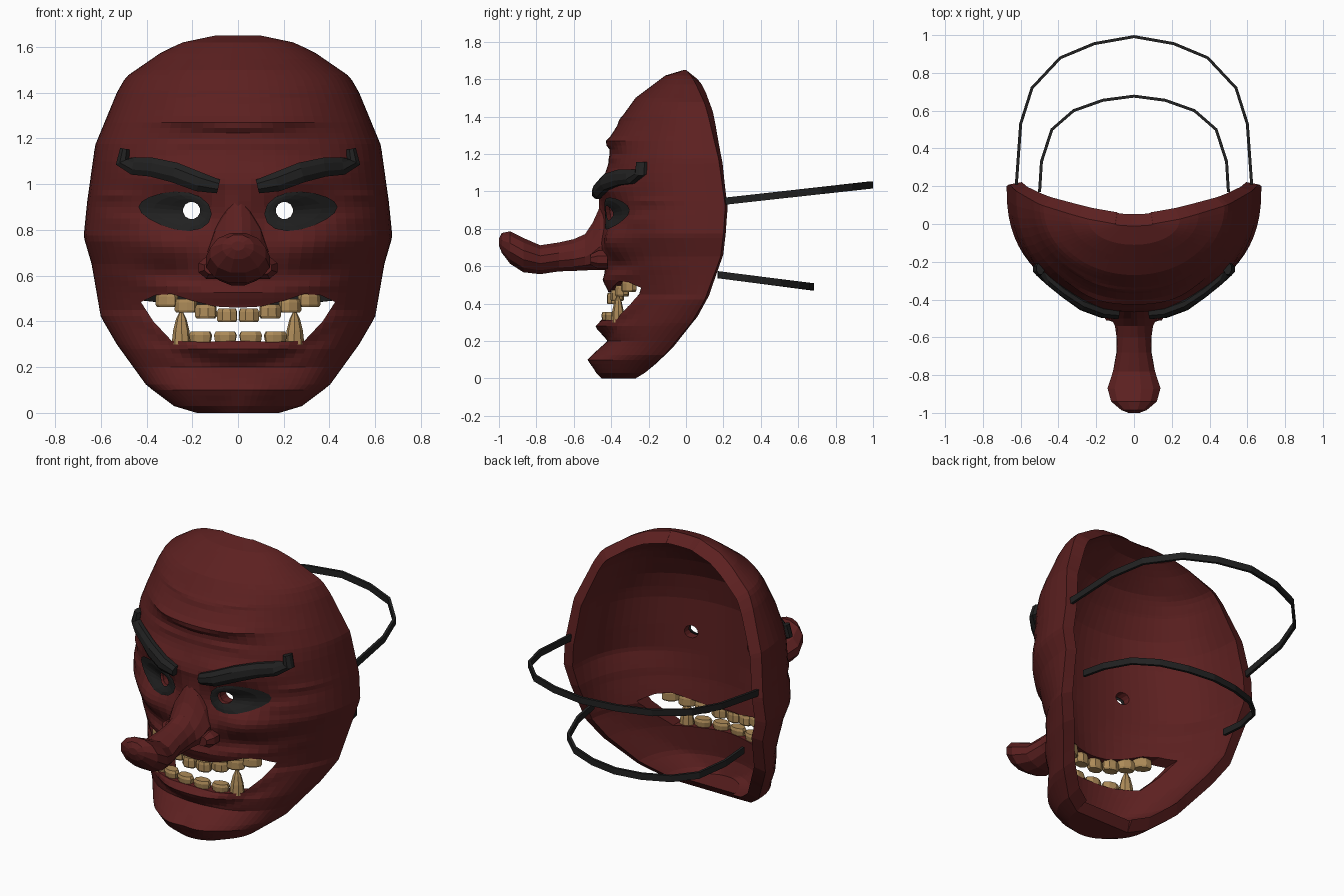
import bpy, bmesh
from math import sin, cos, pi, asin, exp
from mathutils import Vector

cube = bpy.data.objects.get("Cube")
if cube:
    bpy.data.objects.remove(cube)


def material(name, color):
    m = bpy.data.materials.new(name)
    m.use_nodes = True
    m.diffuse_color = (*color, 1)
    bsdf = m.node_tree.nodes["Principled BSDF"]
    bsdf.inputs["Base Color"].default_value = (*color, 1)
    bsdf.inputs["Roughness"].default_value = 0.8
    return m


RED = material("dark red", (0.108, 0.0145, 0.0145))
BLACK = material("charcoal black", (0.015, 0.015, 0.015))
IVORY = material("old ivory", (0.42, 0.26, 0.1))


def make(name, verts, faces, mat=None):
    mesh = bpy.data.meshes.new(name)
    mesh.from_pydata([tuple(v) for v in verts], [], faces)
    bm = bmesh.new()
    bm.from_mesh(mesh)
    bmesh.ops.recalc_face_normals(bm, faces=bm.faces)
    bm.to_mesh(mesh)
    bm.free()
    if mat:
        mesh.materials.append(mat)
    ob = bpy.data.objects.new(name, mesh)
    bpy.context.collection.objects.link(ob)
    return ob


def loft(name, rings, mat=None, caps=True):
    """Skin a row of equal rings and cap both ends."""
    n = len(rings[0])
    faces = [(k * n + i, k * n + (i + 1) % n, (k + 1) * n + (i + 1) % n, (k + 1) * n + i)
             for k in range(len(rings) - 1) for i in range(n)]
    last = (len(rings) - 1) * n
    if caps:
        faces += [tuple(range(n)), tuple(range(last, last + n))]
    return make(name, [v for r in rings for v in r], faces, mat)


def ring(center, u, v, n=8, taper=0.0):
    c, u, v = Vector(center), Vector(u), Vector(v)
    out = []
    for i in range(n):
        a = 2 * pi * (i + 0.5) / n
        out.append(c + u * cos(a) * (1 - taper * (sin(a) + 1) / 2) + v * sin(a))
    return out


def lerp(table, z, col=1):
    for a, b in zip(table, table[1:]):
        if z <= b[0]:
            t = max(0, (z - a[0]) / (b[0] - a[0]))
            return a[col] + (b[col] - a[col]) * t
    return table[-1][col]


# Mask outline: height, half width, depth of the rim
RIM = [(0, .18, -.27), (.03, .28, -.22), (.12, .4, -.12), (.3, .53, .03), (.42, .6, .1),
       (.65, .64, .185), (.77, .675, .2), (.92, .66, .21), (1.17, .625, .175), (1.4, .53, .12),
       (1.47, .49, .1), (1.58, .33, .05), (1.63, .22, .02), (1.65, .1, 0)]
# Overall bulge: height, depth, roundness of the cross-section
BULGE = [(0, -.45, .9), (.1, -.47, .9), (.28, -.45, 1.05), (.45, -.42, 1.3), (.6, -.43, 1),
         (.75, -.43, .8), (1.1, -.43, .8), (1.27, -.4, .85), (1.4, -.335, .9), (1.5, -.265, .95),
         (1.62, -.11, .95), (1.65, -.01, .95)]
# Sculpted centre line: height, depth
CENTRE = [(0, -.45), (.03, -.48), (.1, -.52), (.2, -.43), (.24, -.45), (.28, -.47), (.315, -.45),
          (.45, -.41), (.5, -.43), (.58, -.43), (.7, -.44), (.85, -.44), (1, -.46), (1.1, -.43),
          (1.2, -.4), (1.27, -.42), (1.38, -.35), (1.41, -.335), (1.5, -.27), (1.62, -.11), (1.65, -.01)]
# Swellings and hollows: x, z, spread x, spread z, height
BUMPS = [(.32, .73, .14, .075, .045), (.25, 1.04, .2, .05, .025), (.27, .88, .14, .06, -.04),
         (.3, .61, .12, .035, -.015), (0, .8, .05, .14, .035), (.06, .7, .08, .07, .03),
         (.1, .1, .07, .05, .015), (.56, .95, .08, .015, .012), (.56, .91, .08, .012, -.012),
         (.45, 1.3, .1, .12, -.01), (.5, .84, .1, .02, .012)]
# Skin folds: height, bend, height spread, height of fold, reach
FOLDS = [(1.255, .25, .018, .015, .32), (1.385, .2, .014, .01, .27), (1.19, -.3, .02, .01, .3),
         (.53, .2, .025, .015, .42), (.27, .8, .03, .015, .42), (.2, .9, .03, -.01, .4)]


def base(t, z):
    rim = lerp(RIM, z, 2)
    return rim + (lerp(BULGE, z) - rim) * max(0, cos(t)) ** lerp(BULGE, z, 2)


def skin(t, z):
    """Depth of the sculpted face, fading to the plain bulge at the rim."""
    x = abs(lerp(RIM, z) * sin(t))
    d = (lerp(BULGE, z) - lerp(CENTRE, z)) * exp(-(x / .36) ** 4)
    for bx, bz, sx, sz, h in BUMPS:
        d += h * exp(-((x - bx) / sx) ** 2 - ((z - bz) / sz) ** 2)
    for fz, bend, s, h, reach in FOLDS:
        d += h * exp(-((z - fz - bend * x * x) / s) ** 2 - (x / reach) ** 4)
    return base(t, z) - d * max(0, cos(t)) ** 0.3


def surface(x, z):
    return skin(asin(max(-1, min(1, x / lerp(RIM, z)))), z)


# Mask shell: sculpted outer skin and plain inner skin joined along the rim
rows = []
for (a, _), (b, _) in zip(CENTRE, CENTRE[1:]):
    steps = int((b - a) / 0.03) + 1
    rows += [a + (b - a) * i / steps for i in range(steps)]
rows.append(CENTRE[-1][0])
COLS = 36
angles = [pi * (i / COLS - 0.5) for i in range(COLS + 1)]
outer = [[Vector((lerp(RIM, 0) * sin(t), lerp(RIM, 0, 2), 0)) for t in angles]]
inner = [[Vector((v.x * 0.9, v.y + 0.04, 0.05)) for v in outer[0]]]
for z in rows:
    w = lerp(RIM, z)
    outer.append([Vector((w * sin(t), skin(t, z), z)) for t in angles])
    inner.append([Vector((w * sin(t) * 0.9,
                          base(t, z) + .012 + .05 * max(cos(t), ((z - .82) / .83) ** 2),
                          .82 + (z - .82) * .94)) for t in angles])
R, C = len(outer), COLS + 1
faces = []
for side in (0, R * C):
    for r in range(R - 1):
        for c in range(COLS):
            k = side + r * C + c
            faces.append((k, k + 1, k + C + 1, k + C))
border = ([c for c in range(C)] + [r * C + COLS for r in range(1, R)]
          + [(R - 1) * C + c for c in range(COLS - 1, -1, -1)] + [r * C for r in range(R - 2, 0, -1)])
for a, b in zip(border, border[1:] + border[:1]):
    faces.append((a, b, b + R * C, a + R * C))
mask = make("mask_shell", [v for g in (outer, inner) for r in g for v in r], faces, RED)

# Openings: grinning mouth and two round peepholes
grin = [(0, .46), (.1, .465), (.2, .49), (.29, .52), (.36, .515), (.425, .485),
        (.37, .4), (.29, .315), (.15, .31), (0, .315)]
grin += [(-x, z) for x, z in grin[-2:0:-1]]
cutters = [loft("mouth_cutter", [[(x, y, z) for x, z in grin] for y in (-1, 0.3)])]
for s in (-1, 1):
    cutters.append(loft("eye_cutter", [ring((s * .203, y, .885), (.038, 0, 0), (0, 0, .038), 12)
                                       for y in (-1, 0.3)]))
bpy.context.view_layer.objects.active = mask
for cutter in cutters:
    mod = mask.modifiers.new("opening", "BOOLEAN")
    mod.operation, mod.solver, mod.object = "DIFFERENCE", "EXACT", cutter
    bpy.ops.object.modifier_apply(modifier=mod.name)
    bpy.data.objects.remove(cutter)

# Long upturned nose: depth, height, half width, half height, taper
NOSE = [(-.41, .77, .19, .2, .75), (-.46, .75, .185, .175, .7), (-.5, .705, .16, .13, .6),
        (-.54, .675, .125, .1, .45), (-.6, .66, .105, .088, .25), (-.68, .65, .1, .08, .1),
        (-.78, .635, .115, .08, 0), (-.87, .66, .145, .095, 0), (-.94, .7, .125, .09, 0),
        (-.985, .725, .07, .055, 0), (-1, .73, .03, .02, 0)]
loft("long_nose", [ring((0, y, z), (w, 0, 0), (0, 0, h), 12, k) for y, z, w, h, k in NOSE], RED)

BROW = [(.085, .99, .033), (.17, 1.01, .046), (.28, 1.052, .048), (.38, 1.075, .045),
        (.46, 1.08, .042), (.505, 1.1, .035), (.495, 1.155, .022)]


def tooth(name, x, z, w, profile):
    """Stack of (height, scale) rings turned along the jaw."""
    u = Vector((.02, surface(x + .01, z) - surface(x - .01, z), 0)).normalized()
    v = Vector((-u.y, u.x, 0))
    c = Vector((x, surface(x, z), 0)) + v * 0.025
    loft(name, [ring(c + Vector((0, 0, z + h)), u * w * k, v * .035 * k) for h, k in profile], IVORY)


for s, side in ((1, "left"), (-1, "right")):
    # Wing of the nose
    loft(side + "_nostril", [ring((s * .115, y, .635), (r, 0, 0), (0, 0, r * 0.85))
                             for y, r in ((-.42, .062), (-.47, .062), (-.51, .035))], RED)
    # Painted almond eye around the peephole
    rings = []
    for k in (0, .3, .65, 1):
        loop = []
        for i in range(16):
            a = -s * 2 * pi * i / 16
            hx, hz = .203 + .038 * cos(a), .885 + .038 * sin(a)
            ax = .275 + .16 * cos(a)
            az = .885 + .083 * sin(a) * (1 - .25 * cos(a)) + .015 * cos(a)
            x, z = hx + (ax - hx) * k, hz + (az - hz) * k
            loop.append((s * x, surface(x, z) - .007 - .013 * (1 - k * k), z))
        rings.append(loop)
    eye = loft(side + "_eye", rings, BLACK, caps=False)
    if sum(f.normal.y for f in eye.data.polygons) > 0:
        eye.data.flip_normals()
    # Heavy eyebrow with a curled end
    rings = []
    for i, (x, z, h) in enumerate(BROW):
        a, b = BROW[max(0, i - 1)], BROW[min(len(BROW) - 1, i + 1)]
        n = Vector((a[1] - b[1], 0, b[0] - a[0])).normalized() * h
        rings.append(ring((s * x, surface(x, z) - .012, z), (s * n.x, 0, n.z), (0, -.035, 0)))
    loft(side + "_eyebrow", rings, BLACK)
    # Teeth
    for i, (x, z, w) in enumerate([(.05, .427, .047), (.147, .443, .05), (.238, .468, .052), (.325, .493, .056)]):
        tooth(f"{side}_upper_tooth_{i}", s * x, z, w, [(-.03, .85), (-.02, 1), (.015, .98), (.03, .85)])
    for i, x in enumerate((.058, .17)):
        tooth(f"{side}_lower_tooth_{i}", s * x, .33, .053, [(-.03, .85), (.01, 1), (.025, .85)])
    tooth(side + "_fang", s * .258, .34, .043, [(-.04, 1), (.02, .85), (.07, .55), (.1, .2)])


def strap(name, half, z0, z1):
    """Flat band round the back of the head."""
    pts = [Vector((x, y, 0)) for x, y in half]
    pts += [Vector((-p.x, p.y, 0)) for p in pts[-2::-1]]
    far = max(p.y for p in pts)
    rings = []
    for i, p in enumerate(pts):
        d = (pts[min(i + 1, len(pts) - 1)] - pts[max(i - 1, 0)]).normalized()
        z = z0 + (z1 - z0) * (p.y - half[0][1]) / (far - half[0][1])
        rings.append(ring(p + Vector((0, 0, z)), (-d.y * .011, d.x * .011, 0), (0, 0, .027), 4))
    loft(name, rings, BLACK)


strap("upper_strap", [(.625, .18), (.6, .53), (.54, .72), (.39, .88), (.21, .955), (0, .992)], .945, 1.035)
strap("lower_strap", [(.5, .17), (.49, .33), (.435, .5), (.32, .6), (.165, .655), (0, .677)], .555, .49)
